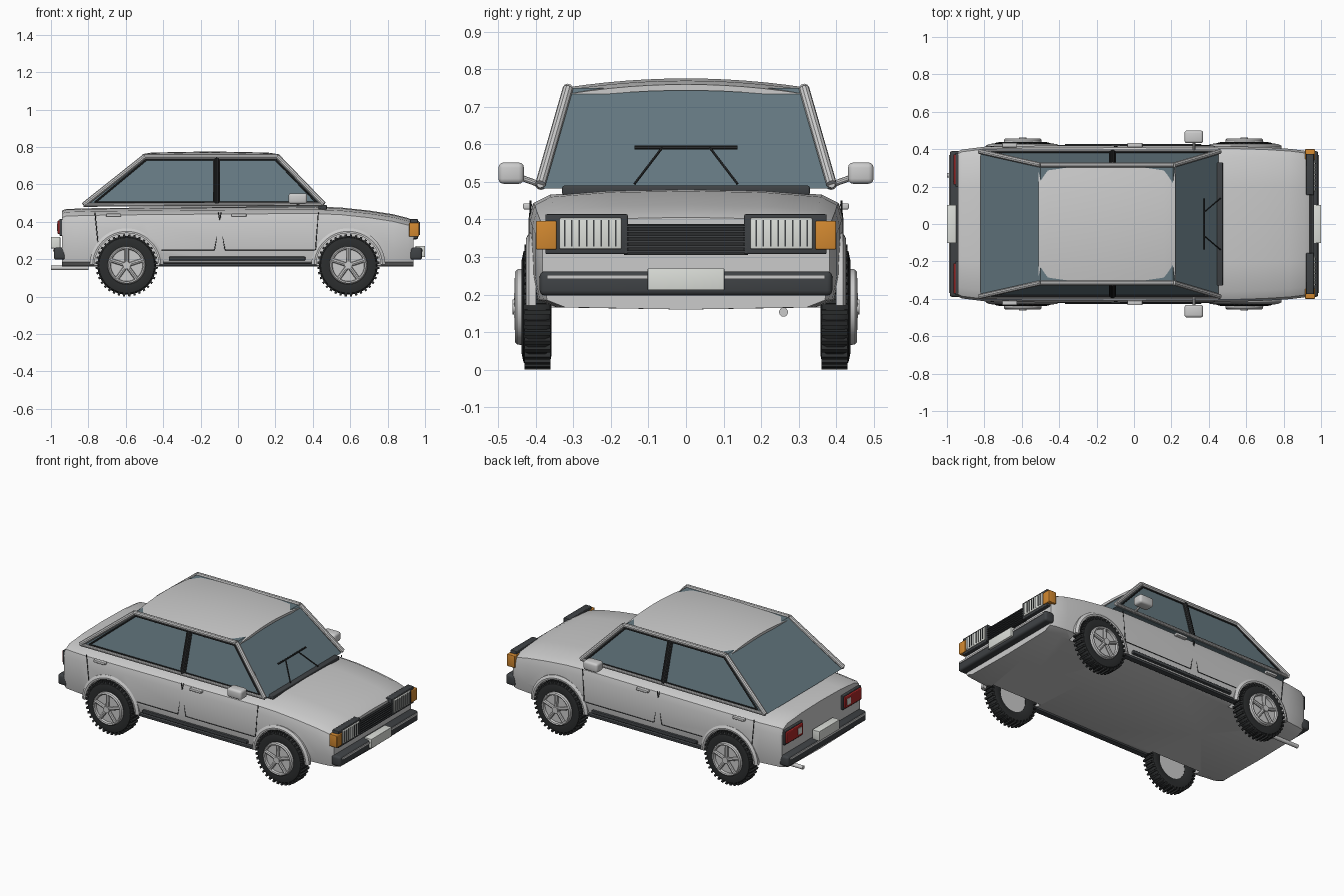
import bpy, bmesh, math
from mathutils import Vector, Matrix

if "Cube" in bpy.data.objects:
    bpy.data.objects.remove(bpy.data.objects["Cube"])


def material(name, col):
    m = bpy.data.materials.new(name)
    m.diffuse_color = (*col, 1)
    m.use_nodes = True
    m.node_tree.nodes["Principled BSDF"].inputs["Base Color"].default_value = m.diffuse_color
    return m


BLACK = material("rubber_black", (0.025, 0.027, 0.028))
DARK = material("dark_trim", (0.05, 0.055, 0.06))
GLASS = material("tinted_glass", (0.13, 0.19, 0.22))
ORANGE = material("amber", (0.65, 0.25, 0.03))
RED = material("red_lens", (0.4, 0.02, 0.02))
PALE = material("pale_lens", (0.72, 0.74, 0.7))


def finish(name, bm, mat=None):
    bmesh.ops.recalc_face_normals(bm, faces=bm.faces)
    me = bpy.data.meshes.new(name)
    bm.to_mesh(me)
    bm.free()
    ob = bpy.data.objects.new(name, me)
    bpy.context.collection.objects.link(ob)
    if mat:
        me.materials.append(mat)
    return ob


def box(name, x, y, z, mat=None, bevel=0.0):
    """Box from (min, max) ranges, with optional rounded edges."""
    bm = bmesh.new()
    size = [abs(r[1] - r[0]) for r in (x, y, z)]
    mid = [(r[0] + r[1]) / 2 for r in (x, y, z)]
    bmesh.ops.create_cube(bm, size=1, matrix=Matrix.Translation(mid) @ Matrix.Diagonal((*size, 1)))
    if bevel:
        bmesh.ops.bevel(bm, geom=bm.edges[:], offset=bevel, segments=3, profile=0.5, affect='EDGES')
    return finish(name, bm, mat)


def rods(name, pairs, r, mat=None, n=10):
    """Round bars between pairs of points."""
    bm = bmesh.new()
    for p, q in pairs:
        p, q = Vector(p), Vector(q)
        d = q - p
        m = Matrix.Translation((p + q) / 2) @ d.to_track_quat('Z', 'Y').to_matrix().to_4x4()
        bmesh.ops.create_cone(bm, cap_ends=True, segments=n, radius1=r, radius2=r, depth=d.length, matrix=m)
    return finish(name, bm, mat)


def lathe(name, prof, cx, cz, s, mat=None, a0=0, a1=math.tau, n=56):
    """Sweep a closed (radius, y) profile around the y axis."""
    bm = bmesh.new()
    full = a1 - a0 > 6.28
    rings = []
    for i in range(n if full else n + 1):
        a = a0 + (a1 - a0) * i / n
        rings.append([bm.verts.new((cx + r * math.cos(a), s * y, cz + r * math.sin(a))) for r, y in prof])
    k = len(prof)
    for i in range(n):
        A, B = rings[i], rings[(i + 1) % len(rings)]
        for j in range(k):
            bm.faces.new((A[j], A[(j + 1) % k], B[(j + 1) % k], B[j]))
    if not full:
        bm.faces.new(rings[0])
        bm.faces.new(rings[-1])
    return finish(name, bm, mat)


def loft(name, sections, mat=None):
    """Skin a list of closed point loops and cap the ends."""
    bm = bmesh.new()
    loops = [[bm.verts.new(p) for p in sec] for sec in sections]
    k = len(loops[0])
    for A, B in zip(loops, loops[1:]):
        for j in range(k):
            bm.faces.new((A[j], A[(j + 1) % k], B[(j + 1) % k], B[j]))
    bm.faces.new(loops[0])
    bm.faces.new(loops[-1])
    return finish(name, bm, mat)


# Lower body: lofted cross sections (x, half width, top height)
WHEEL_X, WHEEL_Z = (-0.595, 0.59), 0.167


def body_section(x, w, zt):
    half = [(w - .06, .166), (w - .012, .185), (w, .25), (w, zt - .07),
            (w - .012, zt - .03), (w - .055, zt - .008), (w * .5, zt + .004)]
    pts = [(0, .16)] + half + [(0, zt + .008)] + [(-y, z) for y, z in reversed(half)]
    return [(x, y, z) for y, z in pts]


stations = [(-.94, .388, .452), (-.92, .398, .46), (-.8, .413, .464), (-.5, .419, .468), (0, .42, .472),
            (.4, .418, .474), (.55, .415, .468), (.7, .41, .452), (.83, .402, .432), (.91, .392, .412), (.937, .382, .398)]
body = loft("body_shell", [body_section(*s) for s in stations])

# Wheel openings and arch lips
for cx in WHEEL_X:
    for s in (1, -1):
        cut = rods("arch_cutter", [((cx, s * .335, WHEEL_Z), (cx, s * .6, WHEEL_Z))], .176, n=48)
        cut.hide_render = True
        mod = body.modifiers.new("arch", 'BOOLEAN')
        mod.object, mod.operation, mod.solver = cut, 'DIFFERENCE', 'EXACT'
        bpy.context.view_layer.objects.active = body
        bpy.ops.object.modifier_apply(modifier=mod.name)
        bpy.data.objects.remove(cut)
        lathe("wheel_arch_lip", [(.172, .40), (.172, .426), (.182, .427), (.198, .418), (.198, .40)],
              cx, WHEEL_Z, s, None, 0.02, math.pi - .02, 32)

# Glasshouse
loft("window_glass", [[(x0, -y, z), (x1, -y, z), (x1, y, z), (x0, y, z)]
                      for x0, x1, y, z in ((-.82, .452, .383, .482), (-.5, .208, .31, .75))], GLASS)

# Roof panel: crowned loft
roof = []
for x, zc, w in ((-.51, .762, .305), (-.46, .770, .315), (-.15, .776, .318), (.16, .770, .315), (.222, .760, .305)):
    ys = [w * (i / 6 - 1) for i in range(13)]
    roof.append([(x, y, zc - .024 * (y / w) ** 2) for y in ys] + [(x, y, zc - .016 - .02 * (y / w) ** 2) for y in reversed(ys)])
loft("roof_panel", roof)


def side_y(z):
    return .39 - (z - .485) * .283


# Pillars, rails, window seals
for s in (1, -1):
    low_r, low_f = (-.825, s * .388, .49), (.458, s * .388, .494)
    top_r, top_f = (-.5, s * .315, .748), (.212, s * .315, .748)
    rods("roof_pillars", [(low_f, top_f), (low_r, top_r), (top_r, top_f)], .014)
    rods("belt_rail", [(low_r, low_f)], .010)
    for win in ([(-.765, .503), (-.49, .732), (-.128, .732), (-.128, .503)],
                [(-.1, .503), (-.1, .732), (.2, .732), (.42, .503)]):
        pts = [(x, s * side_y(z), z) for x, z in win]
        rods("window_seal", [(pts[i], pts[(i + 1) % 4]) for i in range(4)], .005, BLACK, 6)
    rods("centre_pillar", [((-.114, s * .388, .495), (-.114, s * .318, .742))], .012, BLACK)

    # Door seams, handles, sill trim
    yd = .4195
    seams = [[(-.765, .45), (-.745, .25)], [(-.09, .45), (-.125, .25)], [(-.105, .45), (-.07, .25)],
             [(.43, .45), (.415, .25)], [(-.07, .25), (.41, .25)], [(-.41, .25), (-.125, .25)]]
    rods("door_seams", [[(x, s * (yd - (.005 if z > .44 or abs(x) > .6 else 0)), z) for x, z in l] for l in seams],
         .0025, BLACK, 6)
    for x in (-.665, .005):
        box("door_handle", (x - .04, x + .04), (s * .41, s * .434), (.427, .443), None, .004)
    box("side_moulding", (-.37, .36), (s * .40, s * .427), (.193, .213), DARK, .004)
    box("sill", (-.42, .42), (s * .38, s * .416), (.163, .178), DARK, .003)

    # Door mirror
    box("door_mirror", (.27, .37), (s * .432, s * .5), (.495, .552), None, .014)
    rods("mirror_stalk", [((.32, s * .38, .49), (.32, s * .45, .515))], .008)

    # Front lamps
    box("headlight_bezel", (.92, .962), (s * .155, s * .375), (.308, .414), DARK, .004)
    box("headlight", (.94, .969), (s * .172, s * .337), (.321, .404), PALE, .004)
    for i in range(8):
        y = .187 + i * .0195
        box("headlight_rib", (.96, .972), (s * (y - .002), s * (y + .002)), (.328, .398), DARK)
    box("turn_signal", (.915, .968), (s * .345, s * .4), (.32, .396), ORANGE, .004)
    # Rear lamps
    box("tail_light_bezel", (-.955, -.92), (s * .2, s * .38), (.325, .415), DARK, .004)
    box("tail_light", (-.965, -.93), (s * .21, s * .372), (.335, .406), RED, .004)
    box("reversing_light", (-.968, -.94), (s * .225, s * .262), (.35, .39), PALE, .002)

    # Wipers
    rods("wiper_arm", [((.462, s * .137, .495), (.376, s * .063, .592))], .0035, BLACK, 6)

rods("wiper_blade", [((.376, -.137, .592), (.376, .137, .592))], .005, BLACK, 6)
box("cowl_strip", (.43, .475), (-.33, .33), (.465, .49), DARK, .005)

# Grille with slats
box("grille", (.92, .955), (-.165, .165), (.305, .388), BLACK)
for i in range(6):
    z = .314 + i * .0135
    box("grille_slat", (.94, .963), (-.163, .163), (z - .003, z + .003), DARK)

# Bumpers and plates
for d, plate_z in ((1, (.212, .27)), (-1, (.258, .318))):
    box("bumper", (d * .92, d * .985), (-.39, .39), (.197, .262), DARK, .014)
    box("bumper_strip", (d * .97, d * .989), (-.37, .37), (.242, .252))
    box("number_plate", (d * .95, d), (-.102, .102), plate_z, PALE, .002)

# Exhaust
rods("exhaust_pipe", [((-.8, .26, .153), (-1, .26, .153))], .012, n=16)

# Wheels
tyre = [(.092, .37), (.125, .358), (.148, .362), (.157, .375), (.157, .42), (.148, .433), (.125, .438), (.098, .434)]
for cx in WHEEL_X:
    for s in (1, -1):
        lathe("tyre", tyre, cx, WHEEL_Z, s, BLACK)
        bm = bmesh.new()
        for i in range(36):
            m = (Matrix.Translation((cx, s * .396, WHEEL_Z)) @ Matrix.Rotation(math.tau * (i + .5) / 36, 4, 'Y')
                 @ Matrix.Translation((.156, 0, 0)) @ Matrix.Diagonal((.021, .07, .012, 1)))
            bmesh.ops.create_cube(bm, size=1, matrix=m)
        finish("tyre_tread", bm, BLACK)
        rods("wheel_disc", [((cx, s * .372, WHEEL_Z), (cx, s * .438, WHEEL_Z))], .099, n=40)
        lathe("rim_ring", [(.084, .435), (.087, .453), (.094, .456), (.1, .45), (.102, .435)], cx, WHEEL_Z, s)
        spokes = []
        for i in range(5):
            a = math.pi / 2 + math.tau * i / 5
            spokes.append(((cx, s * .448, WHEEL_Z), (cx + .09 * math.cos(a), s * .445, WHEEL_Z + .09 * math.sin(a))))
        rods("wheel_spokes", spokes, .011, n=8)
        rods("wheel_hub", [((cx, s * .43, WHEEL_Z), (cx, s * .463, WHEEL_Z))], .02, n=20)

# Smooth shading with sharp edges kept
for ob in bpy.data.objects:
    ob.select_set(True)
bpy.context.view_layer.objects.active = body
bpy.ops.object.shade_smooth_by_angle(angle=math.radians(35))
